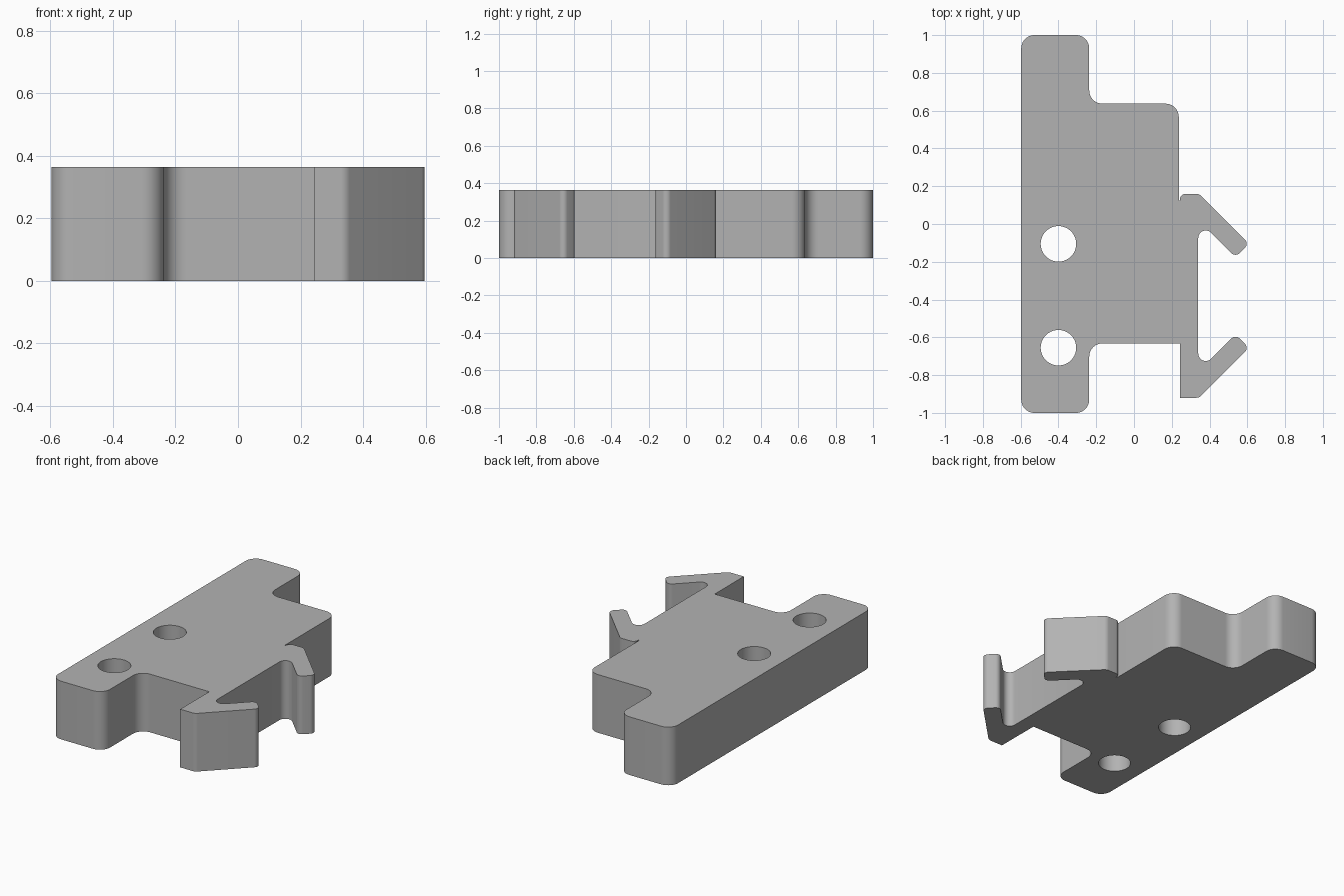
import bpy, bmesh, math
from mathutils import Vector

HEIGHT = 0.365
RIGHT = 0.597
FILLET = 0.07
HOOK_MIDDLE = -0.38   # y about which the two hooks mirror

old = bpy.data.objects.get("Cube")
if old:
    bpy.data.objects.remove(old, do_unlink=True)

grey = bpy.data.materials.new("plain grey")
grey.use_nodes = True
colour = (0.45, 0.45, 0.45, 1)
grey.diffuse_color = colour
grey.node_tree.nodes["Principled BSDF"].inputs["Base Color"].default_value = colour


def rounded(corners, steps=10):
    """Round each (x, y, radius) corner of a closed outline with an arc."""
    points = []
    for i, (x, y, r) in enumerate(corners):
        p = Vector((x, y))
        if r == 0:
            points.append(p)
            continue
        a = (Vector(corners[i - 1][:2]) - p).normalized()
        b = (Vector(corners[(i + 1) % len(corners)][:2]) - p).normalized()
        half = a.angle(b) / 2
        centre = p + (a + b).normalized() * (r / math.sin(half))
        start = p + a * (r / math.tan(half)) - centre
        end = p + b * (r / math.tan(half)) - centre
        sweep = math.pi - 2 * half
        for k in range(steps + 1):
            t = k / steps
            points.append(centre + (start * math.sin((1 - t) * sweep)
                                    + end * math.sin(t * sweep)) / math.sin(sweep))
    return points


def extrude(name, points, bottom, top):
    """Make a solid prism from a flat outline."""
    bm = bmesh.new()
    face = bm.faces.new([bm.verts.new((p.x, p.y, bottom)) for p in points])
    moved = bmesh.ops.extrude_face_region(bm, geom=[face])["geom"]
    verts = [v for v in moved if isinstance(v, bmesh.types.BMVert)]
    bmesh.ops.translate(bm, verts=verts, vec=(0, 0, top - bottom))
    bmesh.ops.recalc_face_normals(bm, faces=bm.faces)
    mesh = bpy.data.meshes.new(name)
    bm.to_mesh(mesh)
    bm.free()
    mesh.materials.append(grey)
    obj = bpy.data.objects.new(name, mesh)
    bpy.context.collection.objects.link(obj)
    return obj


# Outline of one hook, from its outer side round the tip to the groove
hook = [(0.345, -0.92, 0.04), (0.609, -0.656, 0.03),
        (0.5375, -0.5845, 0.03), (0.34, -0.782, 0.04)]
mirrored_hook = [(x, 2 * HOOK_MIDDLE - y, r) for x, y, r in reversed(hook)]

# Whole plate outline, counter-clockwise
outline = [(-RIGHT, -1, FILLET), (-0.237, -1, FILLET), (-0.237, -0.632, FILLET),
           (0.243, -0.632, 0), (0.243, -0.92, 0)]
outline += hook + mirrored_hook
outline += [(0.243, 0.16, 0.03), (0.243, 0.125, 0), (0.237, 0.125, 0),
            (0.237, 0.637, FILLET), (-0.237, 0.637, FILLET),
            (-0.237, 1, FILLET), (-RIGHT, 1, FILLET)]
plate = extrude("clip_plate", rounded(outline), 0, HEIGHT)

# Two round through holes
bpy.context.view_layer.objects.active = plate
for y in (-0.105, -0.655):
    ring = [Vector((-0.4 + 0.094 * math.cos(a), y + 0.094 * math.sin(a)))
            for a in (math.tau * k / 64 for k in range(64))]
    cutter = extrude("hole_cutter", ring, -0.1, HEIGHT + 0.1)
    cutter.hide_render = True
    cut = plate.modifiers.new("hole", 'BOOLEAN')
    cut.operation = 'DIFFERENCE'
    cut.solver = 'EXACT'
    cut.object = cutter
    bpy.ops.object.modifier_apply(modifier=cut.name)
    bpy.data.objects.remove(cutter, do_unlink=True)

# Smooth fillets and bores, crisp rims
bpy.ops.object.select_all(action='DESELECT')
plate.select_set(True)
bpy.ops.object.shade_smooth_by_angle(angle=math.radians(30))
